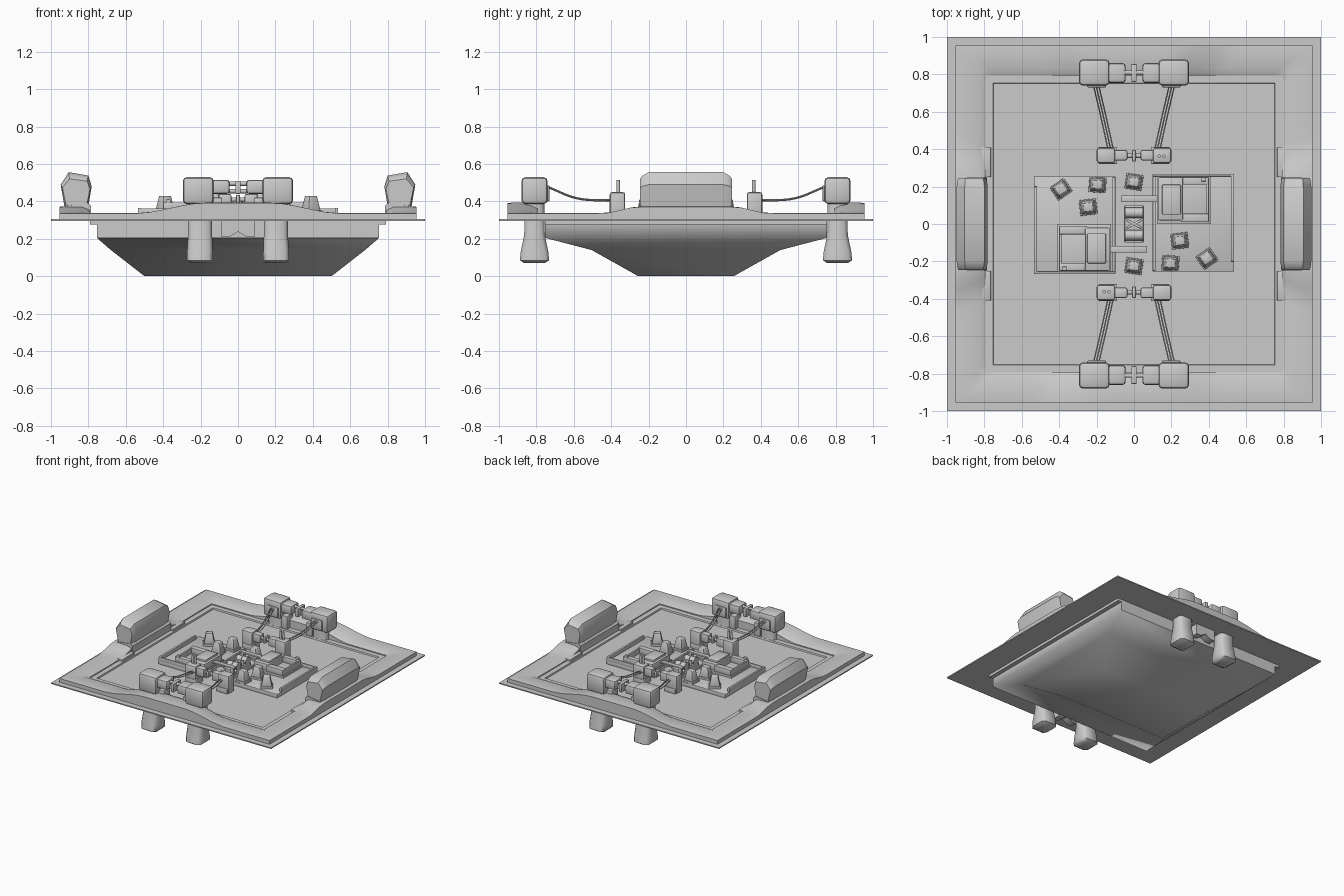
import bpy, bmesh, math
from mathutils import Vector, Matrix

if "Cube" in bpy.data.objects:
    bpy.data.objects.remove(bpy.data.objects["Cube"])

GREY = bpy.data.materials.new("light_grey")
GREY.use_nodes = True
GREY.diffuse_color = (0.6, 0.6, 0.6, 1)
GREY.node_tree.nodes["Principled BSDF"].inputs["Base Color"].default_value = (0.6, 0.6, 0.6, 1)
pairs = []  # objects repeated by a half turn about the centre


def finish(name, bm, pair=False, angle=40):
    bmesh.ops.recalc_face_normals(bm, faces=bm.faces)
    mesh = bpy.data.meshes.new(name)
    bm.to_mesh(mesh)
    bm.free()
    mesh.materials.append(GREY)
    mesh.shade_smooth()
    mesh.set_sharp_from_angle(angle=math.radians(angle))
    ob = bpy.data.objects.new(name, mesh)
    bpy.context.collection.objects.link(ob)
    if pair:
        pairs.append(ob)
    return ob


def loft(name, rings, pair=False, caps=True, wrap=False, angle=40):
    """Skin a list of closed rings of points."""
    bm = bmesh.new()
    vs = [[bm.verts.new(p) for p in ring] for ring in rings]
    n = len(vs[0])
    steps = list(zip(vs, vs[1:])) + ([(vs[-1], vs[0])] if wrap else [])
    for a, b in steps:
        for i in range(n):
            j = (i + 1) % n
            bm.faces.new((a[i], a[j], b[j], b[i]))
    if caps and not wrap:
        bm.faces.new(vs[0])
        bm.faces.new(vs[-1])
    return finish(name, bm, pair, angle)


def box(name, x, y, z, bevel=0.0, pair=False, taper=1.0, turn=0.0):
    """Box from (min, max) ranges, with optional bevel, narrower top and turn."""
    bm = bmesh.new()
    bmesh.ops.create_cube(bm, size=1)
    mid = Vector([(a[0] + a[1]) / 2 for a in (x, y, z)])
    size = [a[1] - a[0] for a in (x, y, z)]
    for v in bm.verts:
        k = taper if v.co.z > 0 else 1
        v.co = Vector((v.co.x * size[0] * k, v.co.y * size[1] * k, v.co.z * size[2]))
    if bevel:
        bmesh.ops.bevel(bm, geom=bm.edges[:], offset=bevel, segments=2, profile=0.5, affect='EDGES')
    bm.transform(Matrix.Translation(mid) @ Matrix.Rotation(turn, 4, 'Z'))
    return finish(name, bm, pair)


def rod(name, centre, radius, length, axis, pair=False):
    bm = bmesh.new()
    bmesh.ops.create_cone(bm, cap_ends=True, segments=16, radius1=radius, radius2=radius, depth=length)
    turn = Vector((0, 0, 1)).rotation_difference(Vector(axis)).to_matrix().to_4x4()
    bm.transform(Matrix.Translation(centre) @ turn)
    return finish(name, bm, pair)


def rect(hx, hy, z):
    return [(-hx, -hy, z), (hx, -hy, z), (hx, hy, z), (-hx, hy, z)]


def ease(v, far, near):
    t = max(0, min(1, (far - abs(v)) / (far - near)))
    return t * t * (3 - 2 * t)


# Base plate and hull below it
box("base_plate", (-1, 1), (-1, 1), (0.296, 0.305))
loft("hull_lip", [rect(0.79, 0.755, 0.275), rect(0.79, 0.755, 0.3)])
loft("hull", [rect(0.755, 0.755, 0.3), rect(0.755, 0.755, 0.205), rect(0.68, 0.505, 0.14),
              rect(0.5, 0.255, 0)], angle=50)

# Raised rim, swelling at the middle of each side
sections = []
for side in range(4):
    spin = Matrix.Rotation(side * math.pi / 2, 3, 'Z')
    for i in range(32):
        t = -1 + i / 16
        w = t * 0.955
        hump = 0.055 * ease(w, 0.55, 0.18) if side % 2 == 0 else 0.035 * ease(w, 0.45, 0.25)
        top = 0.336 + hump
        profile = [(0.955, 0.3), (0.955, top), (0.93, top + 0.002), (0.83, top + 0.002),
                   (0.795, top - 0.012), (0.795, 0.3)]
        sections.append([spin @ Vector((t * r, -r, z)) for r, z in profile])
loft("rim", sections, wrap=True, angle=50)
step = [rect(0.8, 0.8, 0.3), rect(0.8, 0.8, 0.316), rect(0.755, 0.755, 0.316), rect(0.75, 0.75, 0.3)]
loft("floor_step", step, wrap=True)

# Leaning side pods on their footings
pod_shape = [(0.80, 0.375), (0.925, 0.355), (0.948, 0.49), (0.905, 0.556), (0.80, 0.538), (0.782, 0.48)]
cx, cz = 0.865, 0.43
rings = []
for y, k in ((-0.245, 0.72), (-0.235, 0.84), (-0.2, 1), (0.2, 1), (0.235, 0.84), (0.245, 0.72)):
    rings.append([(cx + (x - cx) * (0.6 + 0.4 * k), y, cz + (z - cz) * k) for x, z in pod_shape])
loft("side_pod", rings, pair=True, angle=35)
foot = [(0.785, 0.3), (0.955, 0.3), (0.95, 0.362), (0.92, 0.375), (0.80, 0.392), (0.785, 0.375)]
loft("pod_footing", [[(x, y, z) for x, z in foot] for y in (-0.25, 0.25)], pair=True)
for y in (-1, 1):
    box("footing_ledge", (0.765, 0.83), sorted((y * 0.25, y * 0.41)), (0.3, 0.332), 0.004, True)

# Large outer mooring: legs, heads, links
Y = -0.81
for s in (-1, 1):
    leg = [(0.07, 0.15, 0.25, 0.055), (0.085, 0.135, 0.272, 0.078), (0.13, 0.135, 0.272, 0.074),
           (0.22, 0.138, 0.267, 0.055), (0.42, 0.14, 0.265, 0.052)]
    rings = []
    for z, a, b, h in leg:
        c = 0.02
        rings.append([(s * x, Y + y, z) for x, y in (
            (a + c, -h), (b - c, -h), (b, -h + c), (b, h - c), (b - c, h), (a + c, h), (a, h - c), (a, -h + c))])
    loft("mooring_leg", rings, pair=True, angle=50)
    span = lambda a, b: sorted((s * a, s * b))
    box("mooring_head", span(0.13, 0.295), (Y - 0.07, Y + 0.07), (0.385, 0.53), 0.022, True)
    box("mooring_inner_head", span(0.045, 0.15), (Y - 0.05, Y + 0.055), (0.44, 0.515), 0.015, True)
    box("mooring_panel", span(0.085, 0.14), (Y - 0.03, Y + 0.05), (0.3, 0.42), 0.006, True)
    box("mooring_clamp", span(0.15, 0.25), (Y + 0.05, Y + 0.08), (0.4, 0.485), 0.006, True)
    # Inner mooring blocks
    box("inner_mooring_outer", span(0.1, 0.2), (-0.408, -0.325), (0.3, 0.45), 0.014, True)
    box("inner_mooring_inner", span(0.035, 0.11), (-0.395, -0.34), (0.37, 0.44), 0.01, True)
    box("inner_mooring_foot", span(0.09, 0.19), (-0.412, -0.322), (0.3, 0.345), 0.004, True)
    # Sagging cables
    for k in (-1, 0, 1):
        curve = bpy.data.curves.new("cable", 'CURVE')
        curve.dimensions = '3D'
        curve.bevel_depth = 0.0035
        curve.bevel_resolution = 1
        curve.resolution_u = 6
        spline = curve.splines.new('BEZIER')
        path = [(0.2, -0.73, 0.47), (0.165, -0.58, 0.413), (0.125, -0.4, 0.402)]
        spline.bezier_points.add(len(path) - 1)
        for bp, (x, y, z) in zip(spline.bezier_points, path):
            bp.co = (s * (x + k * 0.014), y, z + (0.006 if k == 0 else 0))
            bp.handle_left_type = bp.handle_right_type = 'AUTO'
        curve.materials.append(GREY)
        cable = bpy.data.objects.new("cable", curve)
        bpy.context.collection.objects.link(cable)
        pairs.append(cable)
for z in (0.455, 0.495):
    rod("mooring_link", (0, Y, z), 0.012, 0.12, (1, 0, 0), True)
box("mooring_link_plate", (-0.014, 0.014), (Y - 0.045, Y + 0.05), (0.44, 0.51), 0.004, True)
rod("inner_link", (0, -0.365, 0.41), 0.012, 0.1, (1, 0, 0), True)
box("inner_link_plate", (-0.01, 0.01), (-0.395, -0.335), (0.385, 0.435), 0.003, True)
for x in (-0.16, -0.135):
    rod("mooring_prong", (x, -0.362, 0.47), 0.009, 0.09, (0, 0, 1), True)
brace = [(-0.088, 0.3), (0.088, 0.3), (0.088, 0.21), (0.045, 0.21), (0, 0.238), (-0.045, 0.21), (-0.088, 0.21)]
loft("lower_brace", [[(x, y, z) for x, z in brace] for y in (Y - 0.03, Y + 0.03)], pair=True)

# Deck tray with low walls
box("deck", (0.1, 0.535), (-0.255, 0.268), (0.3, 0.335), 0.004, True)
box("deck_outer_wall", (0.518, 0.535), (-0.2, 0.265), (0.33, 0.365), 0.003, True)
box("deck_inner_wall", (0.1, 0.115), (-0.25, 0.265), (0.33, 0.35), 0.003, True)
box("deck_back_wall", (0.1, 0.535), (0.255, 0.268), (0.33, 0.362), 0.003, True)

# Deck house around a square well
box("house_base", (0.125, 0.41), (0.003, 0.255), (0.33, 0.35), 0.003, True)
box("house_block", (0.13, 0.262), (0.02, 0.25), (0.345, 0.4), 0.006, True)
box("house_roof", (0.15, 0.25), (0.05, 0.21), (0.395, 0.415), 0.005, True)
box("well_front_wall", (0.25, 0.4), (0.01, 0.055), (0.345, 0.395), 0.004, True)
box("well_back_wall", (0.25, 0.4), (0.21, 0.25), (0.345, 0.395), 0.004, True)
box("well_outer_wall", (0.385, 0.4), (0.01, 0.25), (0.345, 0.39), 0.003, True)
box("house_vent", (0.36, 0.385), (0.228, 0.25), (0.39, 0.41), 0.003, True)

# Tapered bollards
for x, y, turn in ((0.245, -0.09, 0.12), (0.195, -0.21, -0.08), (0.39, -0.185, 0.6), (0, -0.225, -0.15)):
    z = 0.33 if x else 0.3
    box("bollard_base", (x - 0.046, x + 0.046), (y - 0.042, y + 0.042), (z, z + 0.02), 0.003, True, 1, turn)
    box("bollard", (x - 0.04, x + 0.04), (y - 0.036, y + 0.036), (z + 0.02, z + 0.1), 0.004, True, 0.62, turn)

# Central winch and gangways
box("gangway", (-0.07, 0.125), (0.118, 0.152), (0.376, 0.388), 0.002, True)
box("gangway_post", (-0.06, -0.035), (0.12, 0.15), (0.3, 0.38), 0.003, True)
rod("winch_drum", (0, -0.06, 0.36), 0.027, 0.09, (1, 0, 0), True)
for x in (-0.045, 0, 0.045):
    rod("winch_flange", (x, -0.06, 0.36), 0.031, 0.008, (1, 0, 0), True)
box("winch_bed", (-0.05, 0.05), (-0.1, 0.1), (0.3, 0.335), 0.004)
for turn in (0.5, -0.5):
    box("winch_cross", (-0.045, 0.045), (-0.007, 0.007), (0.33, 0.375), 0.002, False, 1, turn)

# Half-turn copies
for ob in pairs:
    twin = ob.copy()
    twin.name = ob.name + "_opposite"
    twin.rotation_euler = (0, 0, math.pi)
    bpy.context.collection.objects.link(twin)
